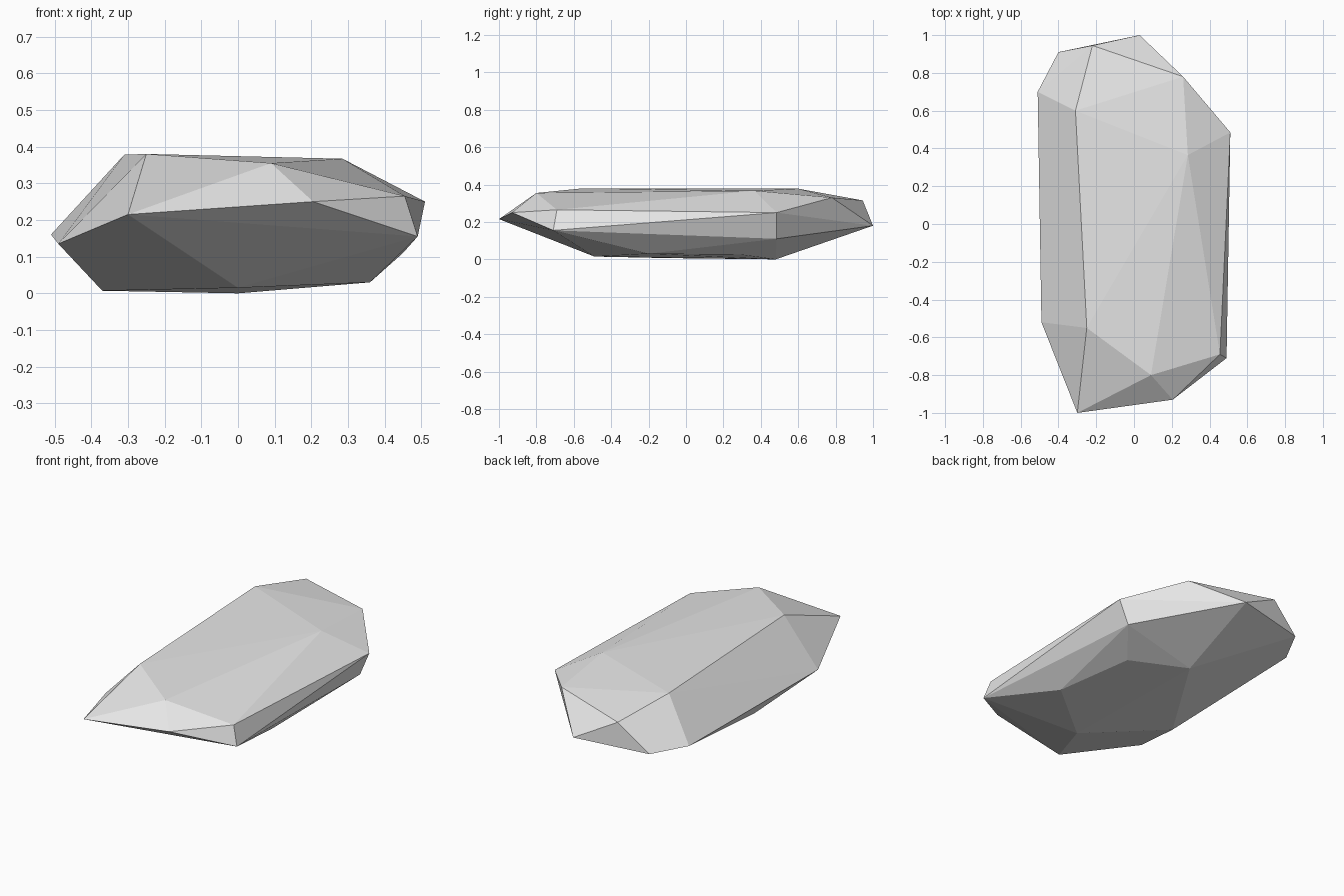
import bpy
import bmesh

# Remove the default cube only
default_cube = bpy.data.objects.get("Cube")
if default_cube:
    bpy.data.objects.remove(default_cube, do_unlink=True)


def flat_material(name, colour):
    material = bpy.data.materials.new(name)
    material.use_nodes = True
    material.diffuse_color = colour
    shader = next(node for node in material.node_tree.nodes
                  if node.type == "BSDF_PRINCIPLED")
    shader.inputs["Base Color"].default_value = colour
    return material


def faceted_hull(name, rings, material):
    """Wrap a tight convex skin around the corner points of all rings."""
    bm = bmesh.new()
    for ring in rings:
        for corner in ring:
            bm.verts.new(corner)
    bmesh.ops.convex_hull(bm, input=list(bm.verts), use_existing_faces=False)
    loose = [vert for vert in bm.verts if not vert.link_faces]
    bmesh.ops.delete(bm, geom=loose, context="VERTS")
    bmesh.ops.recalc_face_normals(bm, faces=list(bm.faces))
    mesh = bpy.data.meshes.new(name)
    bm.to_mesh(mesh)
    bm.free()
    mesh.materials.append(material)
    for polygon in mesh.polygons:
        polygon.use_smooth = False
    rock = bpy.data.objects.new(name, mesh)
    bpy.context.collection.objects.link(rock)
    return rock


# Nearly level plateau on top
top_plateau = [(-.25, -.55, .38), (-.31, .6, .378),
               (.285, .365, .367), (.09, -.8, .355)]

# Chamfered shoulders just below the plateau
shoulders = [(.205, -.93, .25), (.455, -.69, .265), (.51, .485, .25),
             (.26, .78, .33), (-.22, .945, .315)]

# Widest outline around the middle
waist = [(-.3, -1, .215), (.49, -.71, .155), (.45, .485, .11),
         (.03, 1, .18), (-.4, .91, .163), (-.51, .7, .16),
         (-.49, -.52, .135)]

# Small resting base
underside = [(0, -.49, .015), (.36, -.2, .03), (.295, .295, .025),
             (0, .48, 0), (-.37, -.11, .007)]

stone_grey = flat_material("stone grey", (.8, .8, .8, 1))
faceted_hull("rock", [top_plateau, shoulders, waist, underside], stone_grey)
